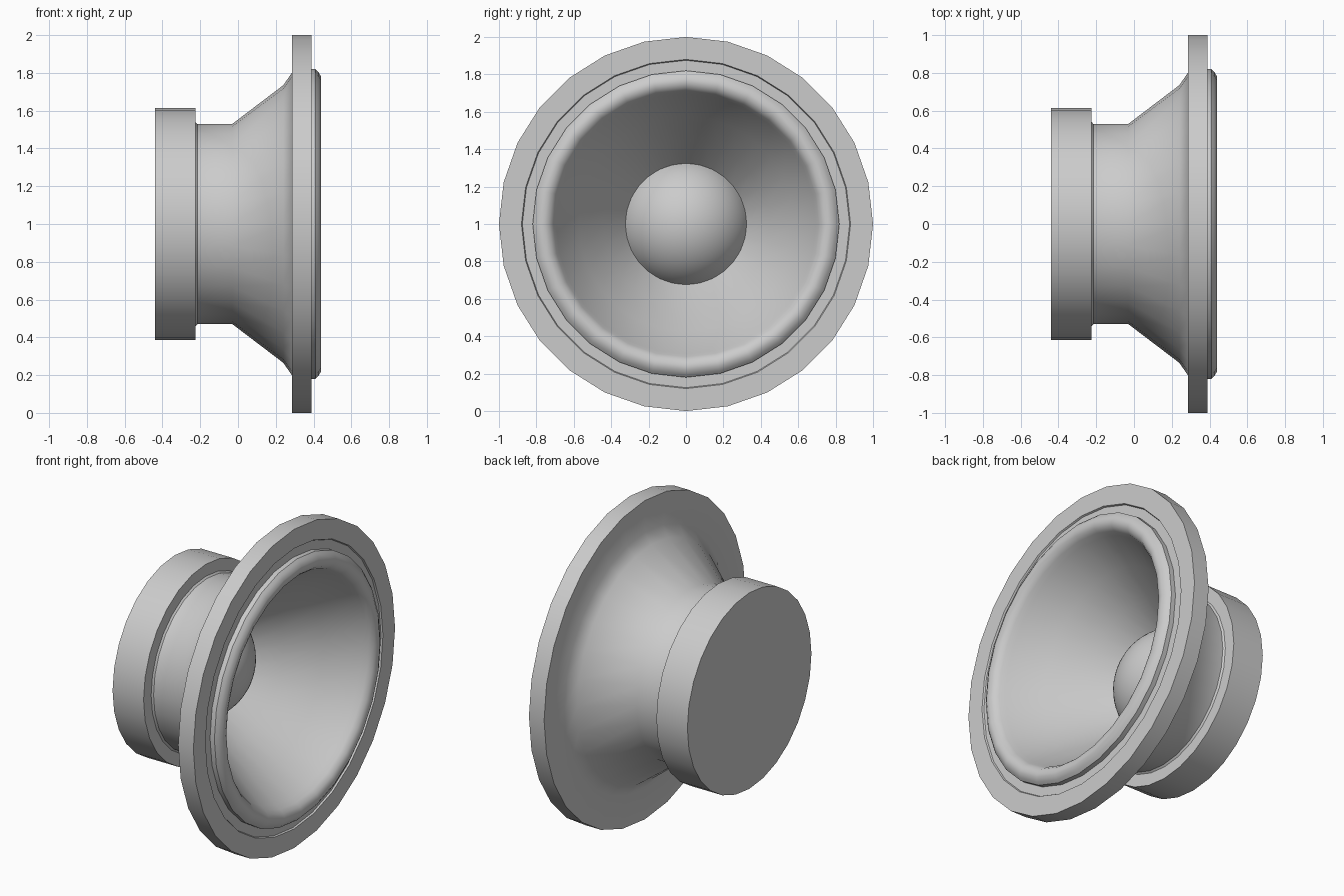
import bpy, bmesh, math

if "Cube" in bpy.data.objects:
    bpy.data.objects.remove(bpy.data.objects["Cube"])


def lathe(name, profile, sides=28, closed=False):
    """Revolve (x, radius) points about the speaker axis at z = 1."""
    bm = bmesh.new()
    rings = []
    for x, r in profile:
        if r == 0:
            rings.append([bm.verts.new((x, 0, 1))] * sides)
            continue
        rings.append([bm.verts.new((x, r * math.sin(2 * math.pi * i / sides),
                                    1 + r * math.cos(2 * math.pi * i / sides)))
                      for i in range(sides)])
    pairs = list(zip(rings, rings[1:]))
    if closed:
        pairs.append((rings[-1], rings[0]))
    for a, b in pairs:
        for i in range(sides):
            j = (i + 1) % sides
            quad = list(dict.fromkeys((a[i], a[j], b[j], b[i])))
            bm.faces.new(quad)
    bmesh.ops.recalc_face_normals(bm, faces=bm.faces)
    mesh = bpy.data.meshes.new(name)
    bm.to_mesh(mesh)
    bm.free()
    obj = bpy.data.objects.new(name, mesh)
    bpy.context.collection.objects.link(obj)
    bpy.ops.object.select_all(action='DESELECT')
    obj.select_set(True)
    bpy.context.view_layer.objects.active = obj
    bpy.ops.object.shade_smooth_by_angle(angle=math.radians(40))
    return obj


# Rear magnet disc
lathe("magnet", [(-0.44, 0), (-0.44, 0.615), (-0.225, 0.615), (-0.225, 0)])

# Basket with neck, flared body, flat mounting rim and shallow front recess
lathe("basket", [(-0.225, 0.54), (-0.215, 0.53), (-0.03, 0.53), (0.24, 0.735),
                 (0.285, 0.80), (0.285, 1.0), (0.39, 1.0), (0.39, 0.88),
                 (0.38, 0.875), (0.38, 0.80), (0.25, 0.70), (-0.04, 0.50),
                 (-0.225, 0.50)], closed=True)

# Rounded surround roll running into the cone
roll = [(0.38, 0.82), (0.41, 0.82), (0.425, 0.805), (0.44, 0.78), (0.44, 0.755),
        (0.43, 0.73), (0.405, 0.71), (0.37, 0.695)]
lathe("surround_and_cone", roll + [(0.19, 0.575), (0.0, 0.445), (-0.17, 0.315)])

# Dust cap: shallow spherical dome
R, cx = 0.36, -0.315
edge = math.asin(0.328 / R)
cap = [(cx + R * math.cos(edge * k / 12), R * math.sin(edge * k / 12)) for k in range(13)]
cap[0] = (cx + R, 0)
lathe("dust_cap", cap, sides=56)
